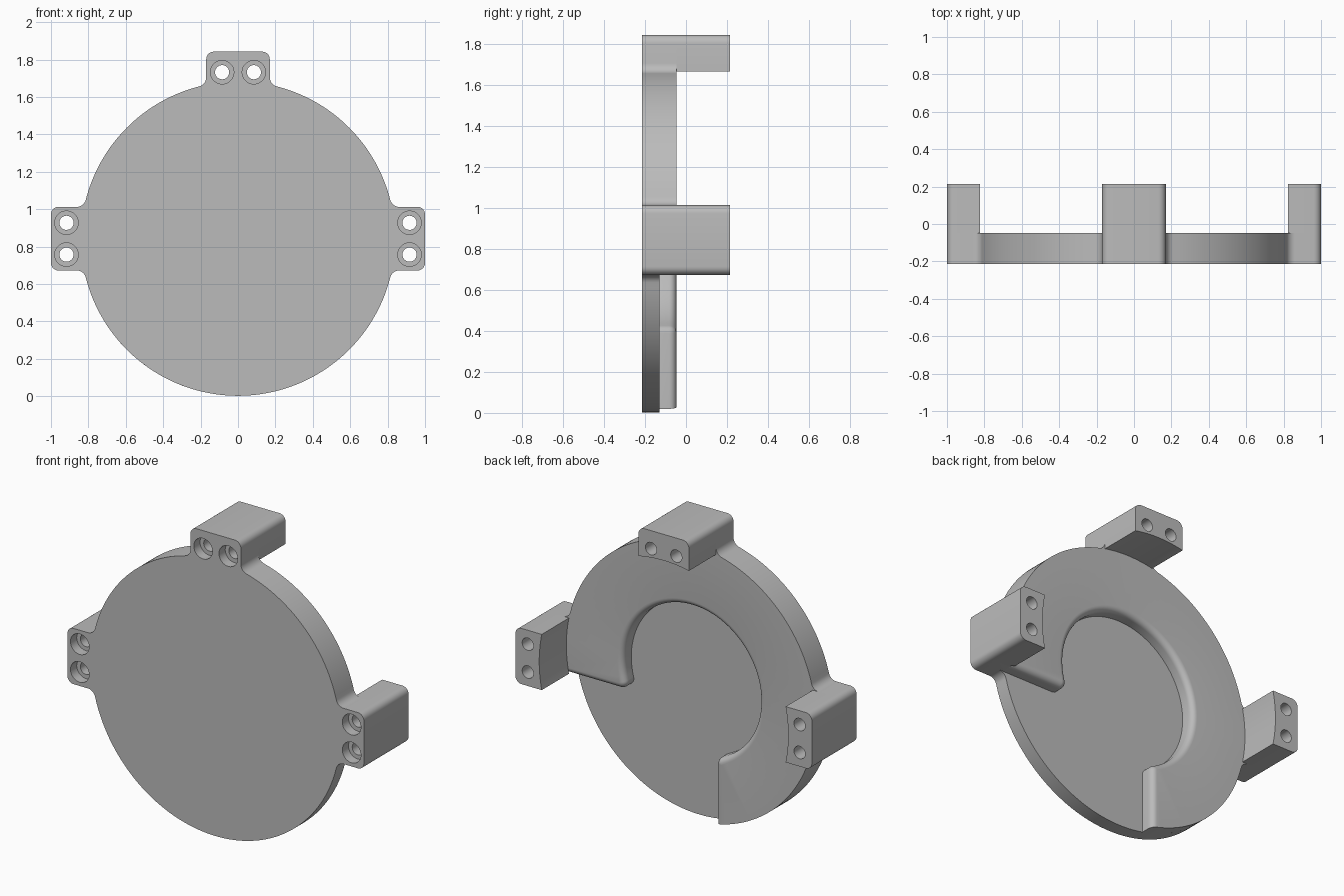
import bpy, bmesh
from math import pi, sin, cos, atan2, asin, sqrt, radians

cube = bpy.data.objects.get("Cube")
if cube:
    bpy.data.objects.remove(cube, do_unlink=True)

CENTRE_Z = 0.8425
R = 0.84                   # disc radius
W = 0.17                   # half width of a tab
FILLET = 0.05              # tab root fillet
CORNER = 0.04              # tab outer corner
INNER, NOSE, ROUND = 0.46, 0.04, 0.035   # raised rim: inner radius, end corner, edge round
FRONT, STEP, FLOOR, RIM, BACK = -0.215, -0.155, -0.13, -0.047, 0.215
TABS = (-pi / 2, 0, pi / 2)

grey = bpy.data.materials.new("plain grey")
grey.use_nodes = True
grey.diffuse_color = (0.5, 0.5, 0.5, 1)
grey.node_tree.nodes["Principled BSDF"].inputs["Base Color"].default_value = (0.5, 0.5, 0.5, 1)


def arc(cx, cy, r, a0, a1, n):
    return [(cx + r * cos(a0 + (a1 - a0) * i / n), cy + r * sin(a0 + (a1 - a0) * i / n))
            for i in range(n + 1)]


def turn(points, a):
    return [(x * cos(a) - y * sin(a), x * sin(a) + y * cos(a)) for x, y in points]


def mirrored(half):
    return half + [(-x, y) for x, y in reversed(half)]


# Tab outline pointing up: root fillet, then rounded outer corner
fy = sqrt((R + FILLET) ** 2 - (W + FILLET) ** 2)
root = atan2(fy, W + FILLET)
fillet = arc(W + FILLET, fy, FILLET, pi + root, pi, 8)
corner = arc(W - CORNER, 1 - CORNER, CORNER, 0, pi / 2, 6)
tab = mirrored(fillet + corner)


def rim_between(a, b, n=40):
    return arc(0, 0, R, a, b, n)[1:-1]


def upper_outline():
    """Right tab, top tab and left tab with the disc edge between them."""
    pts = []
    for a in TABS:
        pts += turn(tab, a)
        if a != TABS[-1]:
            pts += rim_between(a + pi - root, a + pi / 2 + root)
    return pts


def full_outline():
    return upper_outline() + rim_between(1.5 * pi - root, 1.5 * pi + root, 90)


def raised_outline(d):
    """Three-quarter raised rim, its open edge moved inward by d."""
    pts = [(R, -W)] + upper_outline()[len(fillet):]
    x = W + d
    pts += arc(0, 0, R, 1.5 * pi - root, 1.5 * pi - asin(x / R), 30)[1:]
    q = sqrt((INNER + NOSE) ** 2 - (W + NOSE) ** 2)
    p = sqrt((INNER + NOSE) ** 2 - (W - NOSE) ** 2)
    a = atan2(q, W + NOSE)
    b = atan2(W - NOSE, p)
    pts += arc(-W - NOSE, -q, NOSE - d, 0, a, 6)
    pts += arc(0, 0, INNER + d, pi + a, -b, 72)[1:-1]
    pts += arc(p, NOSE - W, NOSE - d, pi - b, 1.5 * pi, 8)
    return pts + [(R - 0.002, d - W)]


def holes(r, tabs=TABS):
    loops = []
    for a in tabs:
        v = 0.89 if a == 0 else 0.917
        for u in (-0.085, 0.085):
            loops.append(turn(arc(u, v, r, 0, 2 * pi, 28)[:-1], a))
    return loops


def solid(name, sections, hole_loops):
    """Loft an outline through (y, points) sections, with straight holes."""
    bm = bmesh.new()

    def ring(points, y):
        return [bm.verts.new((x, y, z + CENTRE_Z)) for x, z in points]

    def wall(rings):
        for lo, hi in zip(rings, rings[1:]):
            for i in range(len(lo)):
                j = (i + 1) % len(lo)
                bm.faces.new((lo[i], lo[j], hi[j], hi[i]))

    stacks = [[ring(pts, y) for y, pts in sections]]
    for loop in hole_loops:
        stacks.append([ring(loop, sections[0][0]), ring(loop, sections[-1][0])])
    for stack in stacks:
        wall(stack)
    for end, ny in ((0, -1), (-1, 1)):
        edges = []
        for stack in stacks:
            loop = stack[end]
            edges += [bm.edges.get((loop[i - 1], loop[i])) for i in range(len(loop))]
        bmesh.ops.triangle_fill(bm, edges=edges, use_beauty=True, normal=(0, ny, 0))
    bmesh.ops.recalc_face_normals(bm, faces=bm.faces[:])
    mesh = bpy.data.meshes.new(name)
    bm.to_mesh(mesh)
    bm.free()
    mesh.materials.append(grey)
    obj = bpy.data.objects.new(name, mesh)
    bpy.context.collection.objects.link(obj)
    bpy.ops.object.select_all(action='DESELECT')
    obj.select_set(True)
    bpy.context.view_layer.objects.active = obj
    bpy.ops.object.shade_smooth_by_angle(angle=radians(30))
    return obj


# Front plate with wide screw recesses, then the plate holding the narrow holes
outline = full_outline()
solid("front_plate", [(FRONT, outline), (STEP, outline)], holes(0.063))
solid("back_plate", [(STEP, outline), (FLOOR, outline)], holes(0.038))

# Raised three-quarter rim with a rounded inner edge
steps = 6
sections = [(FLOOR, raised_outline(0))]
for k in range(steps + 1):
    t = pi / 2 * k / steps
    sections.append((RIM - ROUND * (1 - sin(t)), raised_outline(ROUND * (1 - cos(t)))))
solid("raised_rim", sections, holes(0.038))

# Three mounting posts with concave inner faces
half_angle = asin(W / R)
post = mirrored(corner) + arc(0, 0, R, pi / 2 + half_angle, pi / 2 - half_angle, 16)
for name, a in zip(("left_post", "top_post", "right_post"), TABS):
    shape = turn(post, a)
    solid(name, [(RIM, shape), (BACK, shape)], holes(0.038, (a,)))
